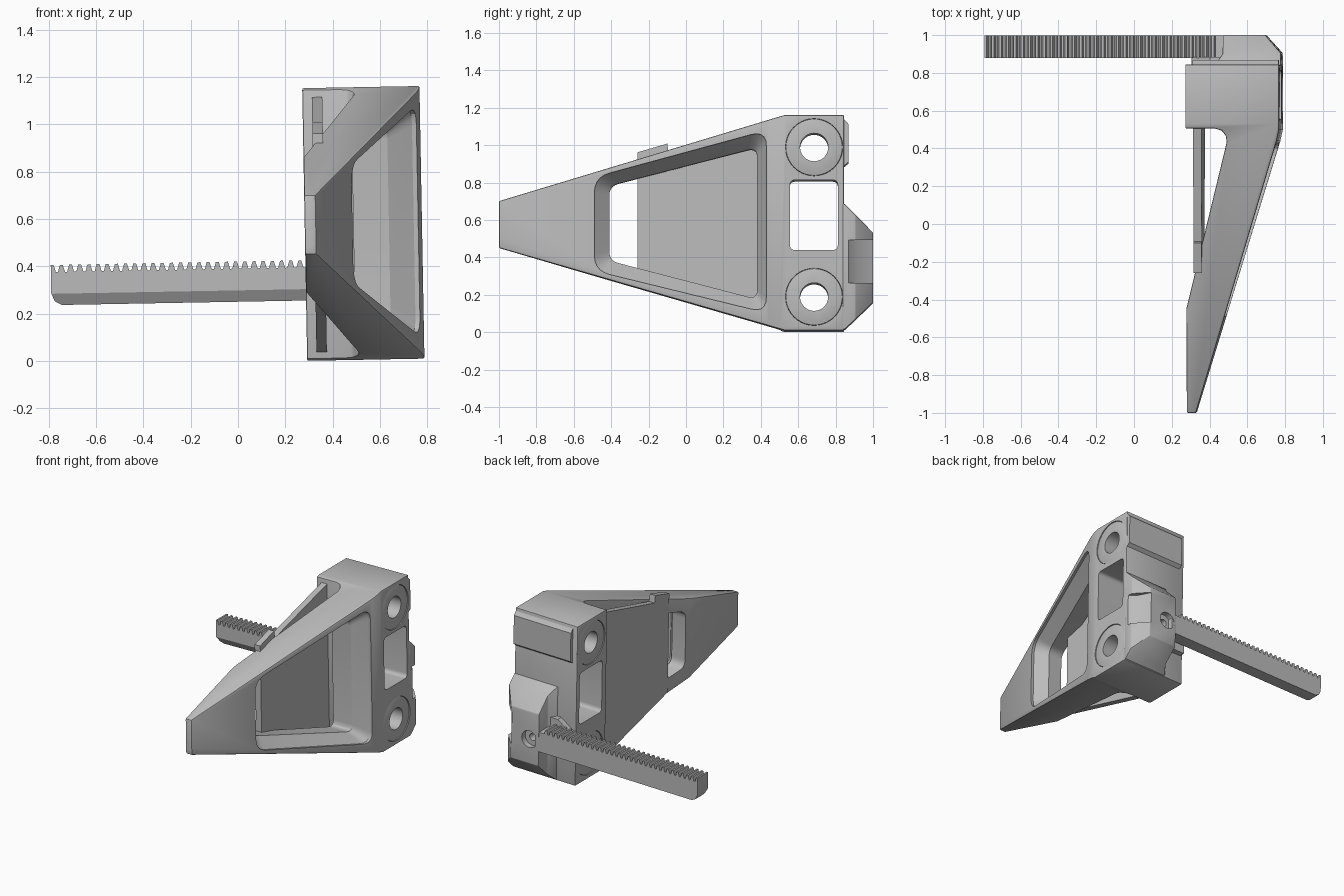
import bpy, bmesh, math
from mathutils import Vector, Matrix

cube = bpy.data.objects.get("Cube")
if cube:
    bpy.data.objects.remove(cube, do_unlink=True)

grey = bpy.data.materials.new("light_grey")
grey.use_nodes = True
grey.diffuse_color = (0.5, 0.5, 0.5, 1)
grey.node_tree.nodes["Principled BSDF"].inputs["Base Color"].default_value = (0.5, 0.5, 0.5, 1)


def loft(name, loops):
    """Closed solid through equal-length loops of 3D points."""
    bm = bmesh.new()
    rings = [[bm.verts.new(p) for p in loop] for loop in loops]
    for a, b in zip(rings, rings[1:]):
        for i in range(len(a)):
            j = (i + 1) % len(a)
            bm.faces.new((a[i], a[j], b[j], b[i]))
    bm.faces.new(rings[0])
    bm.faces.new(rings[-1])
    bmesh.ops.recalc_face_normals(bm, faces=bm.faces)
    mesh = bpy.data.meshes.new(name)
    bm.to_mesh(mesh)
    bm.free()
    mesh.materials.append(grey)
    ob = bpy.data.objects.new(name, mesh)
    bpy.context.collection.objects.link(ob)
    return ob


def side_prism(name, yz, x0, x1):
    return loft(name, [[(x, y, z) for y, z in yz] for x in (x0, x1)])


def top_prism(name, xy, z0, z1):
    return loft(name, [[(x, y, z) for x, y in xy] for z in (z0, z1)])


def front_prism(name, xz, y0, y1):
    return loft(name, [[(x, y, z) for x, z in xz] for y in (y0, y1)])


def circle(cx, cy, r, n=40):
    return [(cx + r * math.cos(math.tau * i / n), cy + r * math.sin(math.tau * i / n)) for i in range(n)]


def rounded(points, r, n=5):
    """Polygon with every corner replaced by a soft curve."""
    out = []
    for i, p in enumerate(points):
        p, a, b = Vector(p), Vector(points[i - 1]), Vector(points[(i + 1) % len(points)])
        s, e = p + (a - p).normalized() * r, p + (b - p).normalized() * r
        for k in range(n + 1):
            t = k / n
            out.append(tuple(s * (1 - t) ** 2 + p * 2 * t * (1 - t) + e * t * t))
    return out


def bake(ob):
    mesh = bpy.data.meshes.new_from_object(ob.evaluated_get(bpy.context.evaluated_depsgraph_get()))
    ob.modifiers.clear()
    ob.data = mesh


def boolean(ob, cutter, mode="DIFFERENCE"):
    mod = ob.modifiers.new("cut", "BOOLEAN")
    mod.operation, mod.object, mod.solver = mode, cutter, "EXACT"
    bpy.context.view_layer.update()
    bake(ob)
    bpy.data.objects.remove(cutter, do_unlink=True)


def soften(ob, width):
    mod = ob.modifiers.new("soft", "BEVEL")
    mod.width, mod.segments, mod.limit_method = width, 2, "ANGLE"
    mod.angle_limit = math.radians(28)
    bpy.context.view_layer.update()
    bake(ob)


LEFT, RIGHT, BOTTOM, TOP = 0.282, 0.778, 0.005, 1.158
BOLT_Y, BOLT_Z = 0.685, (0.185, 0.985)
parts = []

# Main body: side silhouette crossed with plan silhouette
body = side_prism("main_body", [(-1, 0.705), (0.53, TOP), (0.845, TOP), (0.845, BOTTOM),
                                (0.53, BOTTOM), (-1, 0.455)], 0.2, 0.9)
plan = [(LEFT, -1), (0.33, -1), (0.765, 0.44), (RIGHT, 0.5), (RIGHT, 0.9), (LEFT, 0.9), (LEFT, 0.505),
        (0.44, 0.505), (0.475, 0.495), (0.497, 0.465), (0.5, 0.43), (LEFT, -0.45)]
boolean(body, top_prism("plan", plan, -0.1, 1.3), "INTERSECT")
soften(body, 0.007)

# Tapered window through the arm
outer = rounded([(-0.49, 0.83), (0.43, 1.075), (0.43, 0.1), (-0.49, 0.33)], 0.085)
inner = rounded([(-0.41, 0.785), (0.38, 0.985), (0.38, 0.175), (-0.41, 0.385)], 0.05)


def sunk(loop, depth):
    return [(0.33 + 0.303 * (y + 1) - depth, y, z) for y, z in loop]


boolean(body, loft("window", [sunk(outer, -0.03), sunk(outer, 0.02), sunk(inner, 0.11), sunk(inner, 0.45)]))

# Square opening and bolt bores in the block
boolean(body, side_prism("opening", rounded([(0.555, 0.435), (0.812, 0.435), (0.812, 0.81), (0.555, 0.81)], 0.03),
                         0, 1))
for z in BOLT_Z:
    boolean(body, side_prism("bore", circle(BOLT_Y, z, 0.153), 0, 1))
parts.append(body)

# Bushings in the bores
for label, z in zip(("lower", "upper"), BOLT_Z):
    bush = side_prism(label + "_bushing", circle(BOLT_Y, z, 0.152), LEFT + 0.004, RIGHT - 0.004)
    soften(bush, 0.004)
    boolean(bush, side_prism("hole", circle(BOLT_Y, z, 0.075), 0, 1))
    parts.append(bush)

# Raised pad high on the back
parts.append(side_prism("back_pad", [(0.838, TOP - 0.008), (0.838, 0.88), (0.868, 0.905), (0.868, 1.11),
                                     (0.845, 1.135)], 0.32, RIGHT - 0.004))

# Rack mount low on the back
mount = side_prism("rack_mount", [(0.838, 0.685), (0.85, 0.68), (1, 0.53), (1, 0.155), (0.85, 0.012),
                                  (0.838, 0.012)], 0.3, 0.9)
boolean(mount, top_prism("mount_plan", [(0.4, 0.8), (RIGHT, 0.8), (RIGHT, 0.905), (0.685, 1.01), (0.47, 1.01),
                                        (0.47, 0.9)], -0.1, 1), "INTERSECT")
soften(mount, 0.005)
boolean(mount, top_prism("side_notch", [(0.9, 0.87), (RIGHT, 0.87), (0.73, 0.915), (0.66, 1.05), (0.9, 1.05)],
                         0.26, 0.49))
boolean(mount, front_prism("screw_seat", circle(0.545, 0.33, 0.06), 0.96, 1.1))
boolean(mount, front_prism("screw_hole", circle(0.545, 0.33, 0.025), 0.9, 1.1))
parts.append(mount)
parts.append(front_prism("rack_support", [(0.3, 0.22), (0.48, 0.22), (0.48, 0.47), (0.4, 0.47), (0.3, 0.4)],
                         0.838, 0.885))

# Toothed rack: toothed outline crossed with a chamfered section
PITCH, START, END = 0.0388, -0.795, 0.5
outline = [(END, 0.4), (END, 0.26), (START + 0.045, 0.26), (START + 0.015, 0.275), (START, 0.31)]
x = START
while x < 0.43:
    outline += [(x, 0.43), (x + 0.012, 0.43), (x + 0.021, 0.4), (x + 0.03, 0.4)]
    x += PITCH
rack = front_prism("toothed_rack", outline, 0.8, 1.1)
boolean(rack, side_prism("section", [(0.88, 0.5), (0.88, 0.308), (0.915, 0.25), (0.998, 0.25), (0.998, 0.5)],
                         -1, 1), "INTERSECT")
parts.append(rack)

# Inner closing panel with a tab on its upper edge
parts.append(side_prism("inner_panel", [(-0.26, 0.915), (0.51, 1.12), (0.51, 0.04), (-0.26, 0.25)], 0.322, 0.366))
parts.append(side_prism("panel_tab", [(-0.26, 0.9), (-0.26, 0.965), (-0.1, 1.012), (-0.085, 0.9)], 0.322, 0.366))

# Slight lean of the whole assembly
pivot = Vector((0.53, 0, 0.58))
lean = Matrix.Translation(pivot) @ Matrix.Rotation(math.radians(-1.05), 4, "Y") @ Matrix.Translation(-pivot)
for ob in parts:
    ob.data.transform(lean)
    bpy.ops.object.select_all(action="DESELECT")
    ob.select_set(True)
    bpy.context.view_layer.objects.active = ob
    bpy.ops.object.shade_smooth_by_angle(angle=math.radians(25))
